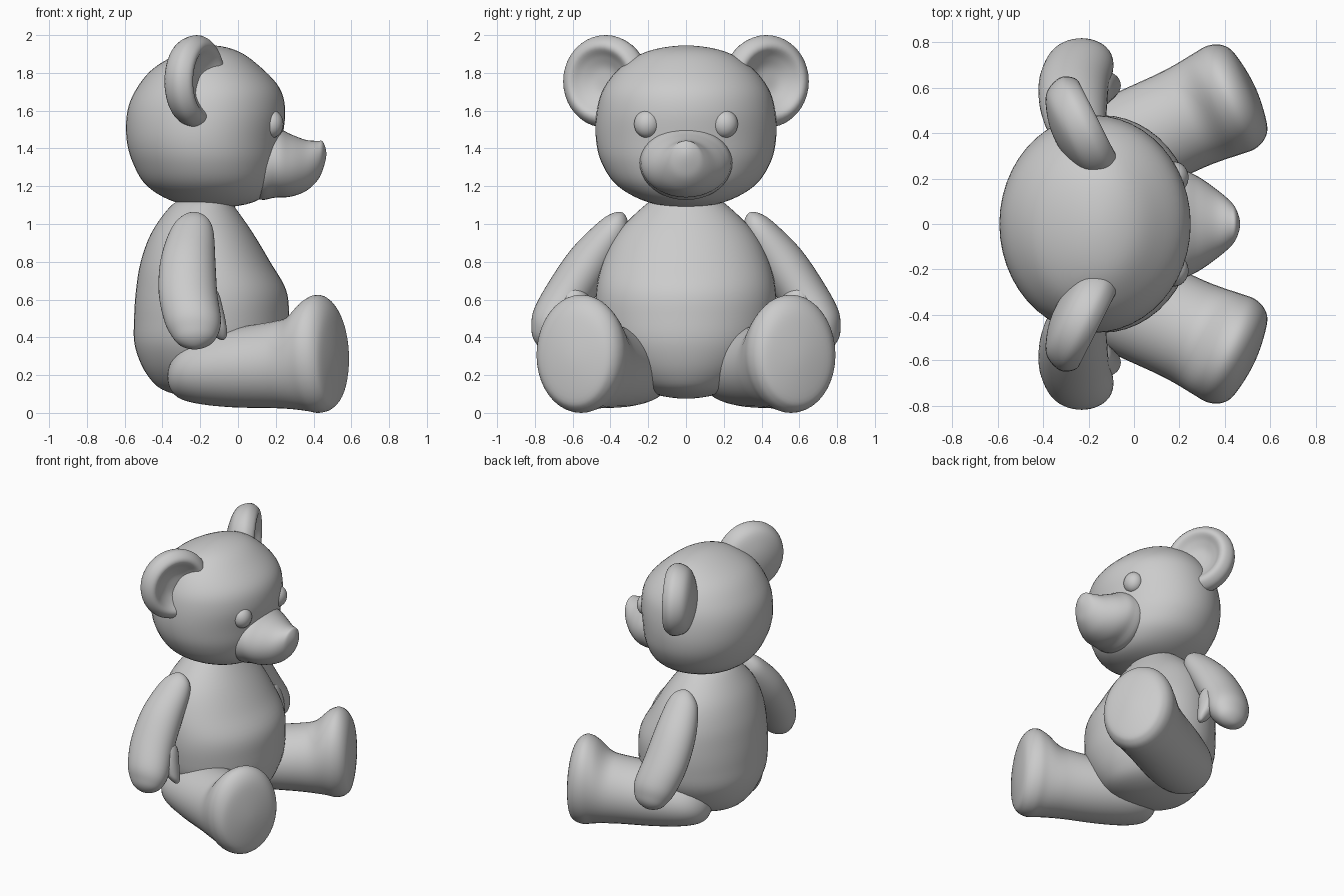
import bpy, bmesh, math
from mathutils import Vector

if "Cube" in bpy.data.objects:
    bpy.data.objects.remove(bpy.data.objects["Cube"])

X, Y, Z = Vector((1, 0, 0)), Vector((0, 1, 0)), Vector((0, 0, 1))


def loft(name, rings, u, v, mirror=False, sides=40, steps=5):
    """Smooth closed skin through elliptical rings (centre, ru, rv); first and last are poles."""
    R = [(Vector(c), a, b) for c, a, b in rings]
    flip = lambda r: (r[0], -r[1], -r[2])
    R = [flip(R[1])] + R + [flip(R[-2])]        # mirrored end rings give round caps

    def spline(p0, p1, p2, p3, t):
        return p1 + (p2 - p0) * (t / 2) + (p0 * 2 - p1 * 5 + p2 * 4 - p3) * (t * t / 2) \
            + (p1 * 3 - p0 - p2 * 3 + p3) * (t ** 3 / 2)

    bm = bmesh.new()
    loops = []
    for i in range(1, len(R) - 2):
        for s in range(steps):
            c, a, b = (spline(*[R[i + k][j] for k in (-1, 0, 1, 2)], s / steps) for j in range(3))
            loops.append((c, a, b))
    loops.append(R[-2])
    prev = None
    for k, (c, a, b) in enumerate(loops):
        if k in (0, len(loops) - 1):
            cur = [bm.verts.new(c)] * sides
        else:
            cur = [bm.verts.new(c + u * (a * math.cos(w)) + v * (b * math.sin(w)))
                   for w in (2 * math.pi * q / sides for q in range(sides))]
        if prev:
            for q in range(sides):
                n = (q + 1) % sides
                bm.faces.new(list(dict.fromkeys((prev[q], prev[n], cur[n], cur[q]))))
        prev = cur
    bmesh.ops.recalc_face_normals(bm, faces=bm.faces)
    for f in bm.faces:
        f.smooth = True
    me = bpy.data.meshes.new(name)
    bm.to_mesh(me)
    bm.free()
    ob = bpy.data.objects.new(name, me)
    bpy.context.collection.objects.link(ob)
    if mirror:
        m = ob.modifiers.new("mirror", 'MIRROR')
        m.use_axis = (False, True, False)
        m.use_mirror_merge = False
    return ob


def upright(name, rows):
    """Rows of (z, back x, front x, half width)."""
    return loft(name, [(((b + f) / 2, 0, z), (f - b) / 2, w) for z, b, f, w in rows], X, Y, sides=48)


# torso
upright("body", [(.075, -.13, -.13, 0), (.11, -.37, .1, .2), (.2, -.48, .2, .34), (.35, -.545, .26, .445),
                 (.5, -.55, .27, .475), (.65, -.54, .255, .475), (.8, -.515, .17, .44),
                 (.95, -.46, .08, .365), (1.08, -.37, -.01, .24), (1.13, -.3, -.05, .16),
                 (1.16, -.18, -.18, 0)])

# head
upright("head", [(1.085, -.13, -.13, 0), (1.115, -.33, .08, .2), (1.2, -.48, .18, .36), (1.32, -.555, .22, .445),
                 (1.45, -.59, .235, .477), (1.6, -.585, .25, .472), (1.72, -.535, .22, .435),
                 (1.83, -.44, .12, .345), (1.915, -.28, .0, .2), (1.945, -.14, -.14, 0)])

# muzzle: (x, low z, high z, half width)
muzzle = [(.05, 1.31, 1.31, 0), (.1, 1.14, 1.5, .22), (.2, 1.14, 1.51, .24), (.28, 1.145, 1.475, .21),
          (.36, 1.175, 1.445, .155), (.42, 1.23, 1.44, .105), (.45, 1.29, 1.435, .065), (.468, 1.37, 1.37, 0)]
loft("muzzle", [((x, 0, (a + b) / 2), w, (b - a) / 2) for x, a, b, w in muzzle], Y, Z)

# eyes
loft("eye", [((.177 - .063 * math.cos(w), .205, 1.53), .07 * math.sin(w), .075 * math.sin(w))
             for w in (math.pi * k / 6 for k in range(7))], Y, Z, True, 24, 3)

# cupped ears, turned outwards
n = Vector((.89, .45, 0))
cup = [(0, .0), (.07, .005), (.13, .035), (.18, .07), (.22, .055), (.245, 0), (.21, -.08), (.11, -.125), (0, -.14)]
loft("ear", [(Vector((-.22, .425, 1.755)) + n * d, r, r) for r, d in cup], Vector((-.45, .89, 0)), Z, True)

# arms with thumbs
tilt = Vector((0, .87, .5))
loft("arm", [((-.235, .335, 1.06), 0, 0), ((-.235, .35, 1.03), .07, .05), ((-.245, .39, .96), .115, .09),
             ((-.265, .5, .81), .145, .12), ((-.265, .615, .635), .155, .125), ((-.24, .7, .49), .15, .12),
             ((-.23, .74, .41), .12, .09), ((-.23, .76, .365), .075, .055), ((-.23, .77, .345), 0, 0)],
     X, tilt, True)
loft("thumb", [((-.2, .56, .68), 0, 0), ((-.18, .57, .64), .07, .07), ((-.145, .6, .53), .07, .085),
               ((-.11, .61, .45), .05, .065), ((-.09, .61, .41), .03, .04), ((-.08, .61, .39), 0, 0)],
     X, tilt, True, 24)

# legs with upturned feet: (distance from sole, low z, high z, half width)
d = Vector((.908, .42, 0))
leg = [(-.9, .19, .19, 0), (-.86, .09, .3, .13), (-.75, .05, .39, .21), (-.55, .03, .445, .23),
       (-.3, .025, .485, .23), (-.2, .02, .515, .235), (-.11, .01, .6, .245), (-.04, 0, .625, .25),
       (.02, .02, .58, .225), (.055, .08, .48, .165), (.075, .28, .28, 0)]
loft("leg", [(Vector((.465, .575, (a + b) / 2)) + d * t, w, (b - a) / 2) for t, a, b, w in leg],
     Vector((-.42, .908, 0)), Z, True)
